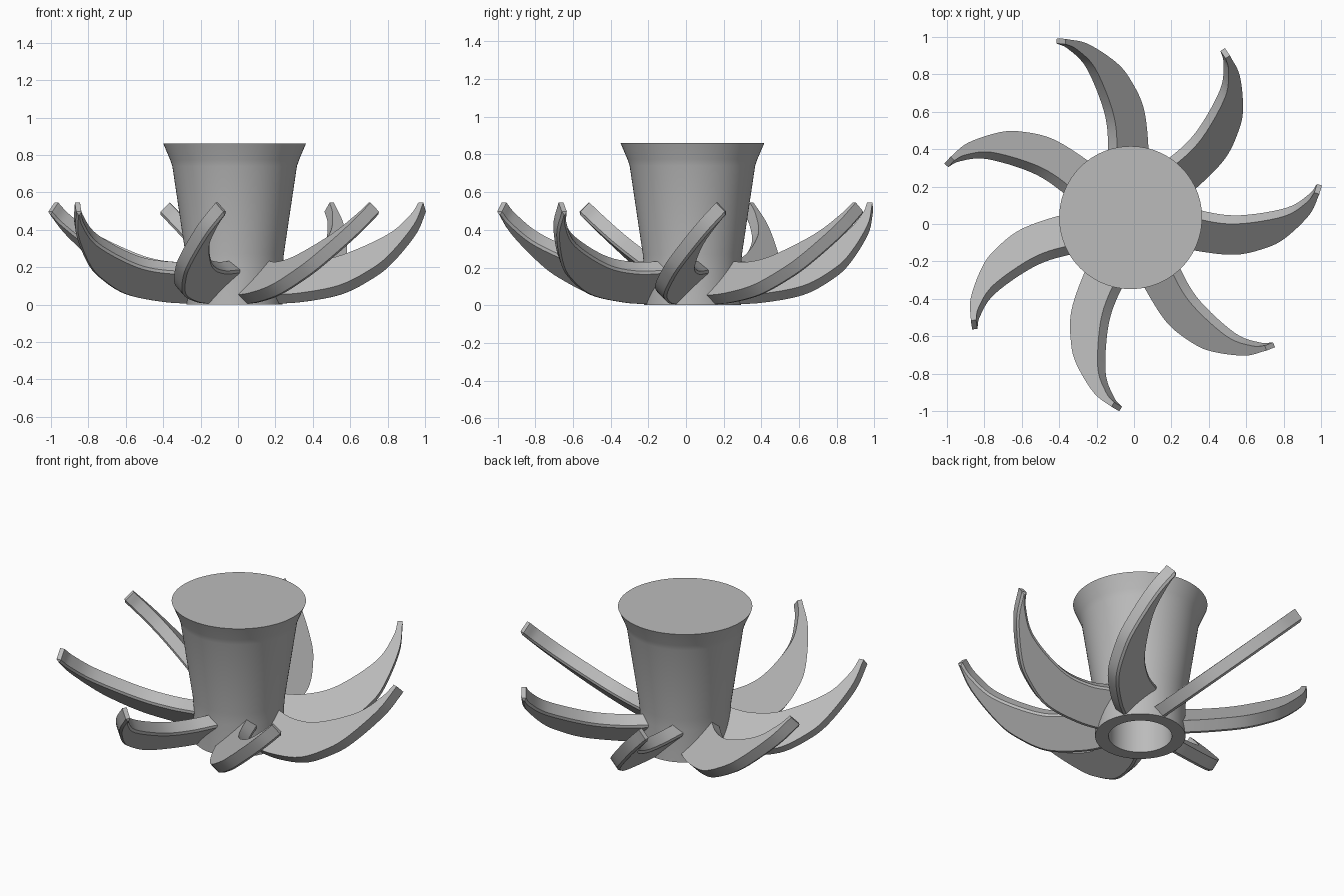
import bpy, bmesh, math
from mathutils import Matrix, Vector

cube = bpy.data.objects.get("Cube")
if cube:
    bpy.data.objects.remove(cube)

CENTRE = Vector((-0.018, 0.034, 0))
BLADES = 7
THICK = 0.08

grey = bpy.data.materials.new("plain_grey")
grey.use_nodes = True
colour = (0.5, 0.5, 0.5, 1)
grey.diffuse_color = colour
grey.node_tree.nodes["Principled BSDF"].inputs["Base Color"].default_value = colour


def finish(bm, name, angle):
    """Turn a bmesh into a grey object, smooth except at sharp edges."""
    bmesh.ops.recalc_face_normals(bm, faces=bm.faces)
    mesh = bpy.data.meshes.new(name)
    bm.to_mesh(mesh)
    bm.free()
    mesh.materials.append(grey)
    obj = bpy.data.objects.new(name, mesh)
    bpy.context.collection.objects.link(obj)
    bpy.ops.object.select_all(action='DESELECT')
    obj.select_set(True)
    bpy.context.view_layer.objects.active = obj
    bpy.ops.object.shade_smooth_by_angle(angle=math.radians(angle))
    return obj


def smooth_path(points, steps=6):
    """Catmull-Rom curve through the points."""
    pts = [Vector(p) for p in points]
    pts = [2 * pts[0] - pts[1]] + pts + [2 * pts[-1] - pts[-2]]
    out = []
    for p0, p1, p2, p3 in zip(pts, pts[1:], pts[2:], pts[3:]):
        for i in range(steps):
            t = i / steps
            out.append(0.5 * (2 * p1 + (p2 - p0) * t
                              + (2 * p0 - 5 * p1 + 4 * p2 - p3) * t ** 2
                              + (3 * p1 - p0 - 3 * p2 + p3) * t ** 3))
    return out + [pts[-2]]


# Hub: lathed flared body with a blind bore from below
profile = [(0, 0.75), (0.18, 0.75), (0.18, 0), (0.257, 0), (0.257, 0.2),
           (0.263, 0.27), (0.333, 0.74), (0.345, 0.775), (0.382, 0.862), (0, 0.862)]
bm = bmesh.new()
verts = [bm.verts.new((r, 0, z)) for r, z in profile]
edges = [bm.edges.new(pair) for pair in zip(verts, verts[1:])]
bmesh.ops.spin(bm, geom=verts + edges, cent=(0, 0, 0), axis=(0, 0, 1),
               angle=2 * math.pi, steps=96)
bmesh.ops.remove_doubles(bm, verts=bm.verts, dist=0.0001)
hub = finish(bm, "hub", 35)
hub.location = CENTRE

# Blade: flat curved plate, outline given along the level line and up the slope
outer = [(0.2, -0.078), (0.38, -0.068), (0.59, -0.027), (0.734, 0.053),
         (0.823, 0.138), (0.91, 0.295), (0.928, 0.415)]
inner = [(0.9, 0.415), (0.875, 0.35), (0.78, 0.245), (0.556, 0.135),
         (0.371, 0.1), (0.2, 0.105)]
outline = smooth_path(outer) + smooth_path(inner)
yaw = Matrix.Rotation(math.radians(-17), 3, 'Z')
down = yaw @ Vector((0, 1, -1)).normalized() * THICK

for k in range(BLADES):
    bm = bmesh.new()
    face = bm.faces.new([bm.verts.new(yaw @ Vector((a, w, w + 0.13)))
                         for a, w in outline])
    made = bmesh.ops.extrude_face_region(bm, geom=[face], use_keep_orig=True)
    lower = [v for v in made["geom"] if isinstance(v, bmesh.types.BMVert)]
    bmesh.ops.translate(bm, verts=lower, vec=down)
    bmesh.ops.recalc_face_normals(bm, faces=bm.faces)
    # chamfer the rim of the underside
    rim = [e for e in bm.edges if all(v in lower for v in e.verts)]
    bmesh.ops.bevel(bm, geom=rim, offset=0.012, segments=1, affect='EDGES')
    blade = finish(bm, f"blade_{k + 1}", 30)
    blade.location = CENTRE
    blade.rotation_euler.z = k * 2 * math.pi / BLADES
